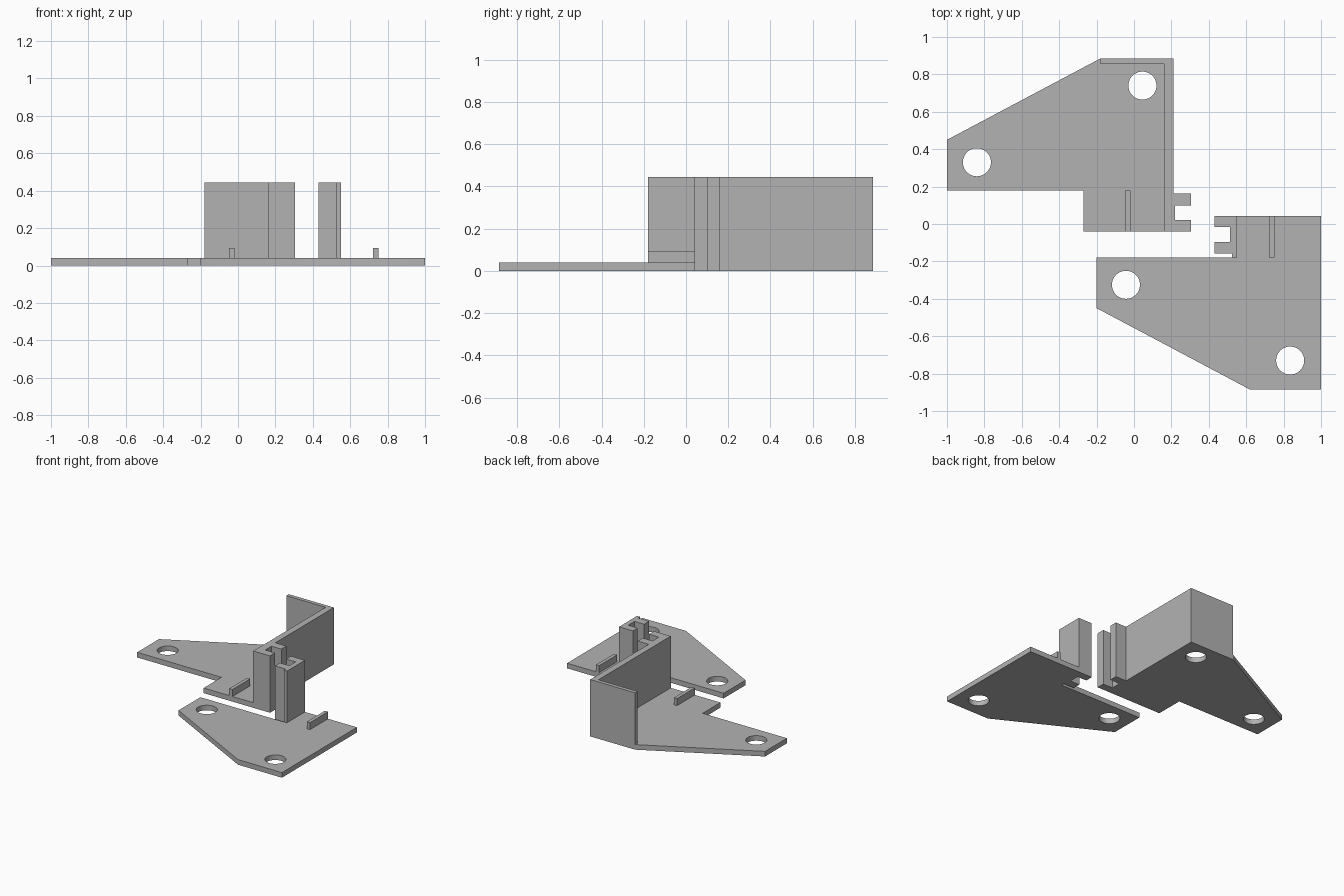
import bpy, bmesh, math
from mathutils import Vector

if "Cube" in bpy.data.objects:
    bpy.data.objects.remove(bpy.data.objects["Cube"])

grey = bpy.data.materials.new("light grey")
grey.diffuse_color = (0.45, 0.45, 0.45, 1)
grey.use_nodes = True
grey.node_tree.nodes["Principled BSDF"].inputs["Base Color"].default_value = grey.diffuse_color

THICK, RIB_TOP, WALL_TOP = 0.04, 0.095, 0.445


def prism(name, outline, z0, z1, holes=(), radius=0.075, sides=48):
    """Extrude a flat outline, with optional round holes, from z0 to z1."""
    bm = bmesh.new()
    loops = [outline] + [
        [(x + radius * math.cos(2 * math.pi * i / sides),
          y + radius * math.sin(2 * math.pi * i / sides)) for i in range(sides)]
        for x, y in holes]
    for loop in loops:
        verts = [bm.verts.new((x, y, z0)) for x, y in loop]
        for i, v in enumerate(verts):
            bm.edges.new((v, verts[i - 1]))
    bmesh.ops.triangle_fill(bm, use_beauty=True, edges=bm.edges[:], normal=(0, 0, 1))
    top = bmesh.ops.extrude_face_region(bm, geom=bm.faces[:], use_keep_orig=True)
    bmesh.ops.translate(bm, vec=Vector((0, 0, z1 - z0)),
                        verts=[g for g in top["geom"] if isinstance(g, bmesh.types.BMVert)])
    bmesh.ops.recalc_face_normals(bm, faces=bm.faces[:])
    mesh = bpy.data.meshes.new(name)
    bm.to_mesh(mesh)
    bm.free()
    mesh.materials.append(grey)
    obj = bpy.data.objects.new(name, mesh)
    bpy.context.collection.objects.link(obj)
    bpy.context.view_layer.objects.active = obj
    obj.select_set(True)
    bpy.ops.object.shade_smooth_by_angle(angle=math.radians(30))
    obj.select_set(False)
    return obj


def rect(x0, x1, y0, y1):
    return [(x0, y0), (x1, y0), (x1, y1), (x0, y1)]


# Rear bracket: base plate with two screw holes
prism("rear_base_plate",
      [(-1, 0.18), (-0.27, 0.18), (-0.27, -0.04), (0.16, -0.04), (0.16, 0.855),
       (-0.18, 0.855), (-0.18, 0.885), (-1, 0.45)],
      0, THICK, holes=[(0.045, 0.74), (-0.84, 0.33)])

# Rear bracket: long wall with back lip and forked clip, in one profile
prism("rear_wall_and_clip",
      [(0.16, -0.04), (0.305, -0.04), (0.305, 0.022), (0.22, 0.022), (0.22, 0.10),
       (0.305, 0.10), (0.305, 0.162), (0.21, 0.162), (0.21, 0.885), (-0.18, 0.885),
       (-0.18, 0.855), (0.16, 0.855)],
      0, WALL_TOP)

# Front bracket: base plate with two screw holes
prism("front_base_plate",
      [(-0.2, -0.18), (-0.2, -0.45), (0.62, -0.885), (1, -0.885), (1, 0.043),
       (0.55, 0.043), (0.55, -0.18)],
      0, THICK, holes=[(-0.043, -0.325), (0.835, -0.73)])

# Front bracket: short wall with forked clip
prism("front_wall_and_clip",
      [(0.55, 0.043), (0.43, 0.043), (0.43, -0.017), (0.512, -0.017), (0.512, -0.095),
       (0.43, -0.095), (0.43, -0.157), (0.523, -0.157), (0.523, -0.18), (0.55, -0.18)],
      0, WALL_TOP)

# Low stop ribs on each plate
prism("rear_rib", rect(-0.048, -0.02, -0.04, 0.18), THICK, RIB_TOP)
prism("front_rib", rect(0.722, 0.75, -0.18, 0.043), THICK, RIB_TOP)
